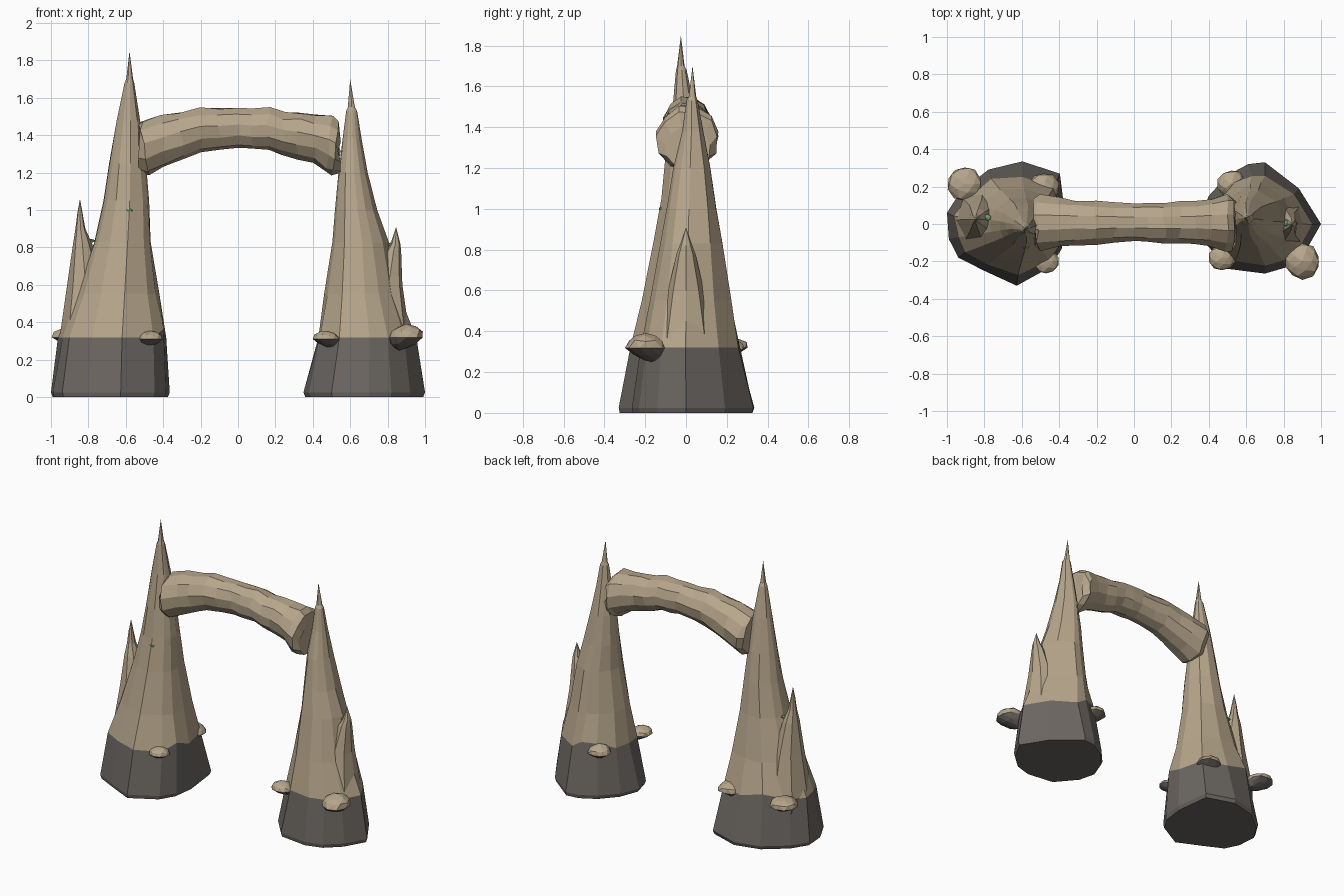
import bpy, bmesh, math, random
from mathutils import Vector, noise

random.seed(4)


def material(name, rgb):
    m = bpy.data.materials.new(name)
    m.diffuse_color = (*rgb, 1)
    return m


SAND = material("sandstone", (0.47, 0.38, 0.26))
GREY = material("dark_rock", (0.15, 0.135, 0.122))
MOSS = material("moss", (0.16, 0.42, 0.13))


def finish(name, bm, split=0.325):
    """Flat shaded rock, grey below the split height, sand above."""
    bmesh.ops.recalc_face_normals(bm, faces=bm.faces)
    for f in bm.faces:
        f.material_index = 1 if f.calc_center_median().z < split else 0
    me = bpy.data.meshes.new(name)
    bm.to_mesh(me)
    bm.free()
    me.materials.append(SAND)
    me.materials.append(GREY)
    ob = bpy.data.objects.new(name, me)
    bpy.context.collection.objects.link(ob)
    return ob


def loft(name, rings, split=0.325, tip=None):
    """Skin a stack of vertex rings; close with caps or a sharp tip."""
    bm = bmesh.new()
    vs = [[bm.verts.new(p) for p in r] for r in rings]
    n = len(vs[0])
    for a, b in zip(vs, vs[1:]):
        for i in range(n):
            j = (i + 1) % n
            bm.faces.new((a[i], a[j], b[j], b[i]))
    bm.faces.new(vs[0][::-1])
    if tip:
        t = bm.verts.new(tip)
        for i in range(n):
            bm.faces.new((vs[-1][i], vs[-1][(i + 1) % n], t))
    else:
        bm.faces.new(vs[-1])
    return finish(name, bm, split)


def spire(name, outline, levels, tip):
    """Fit the base outline into each level's (z, xmin, xmax, ymin, ymax)."""
    xs, ys = zip(*outline)
    x0, x1, y0, y1 = min(xs), max(xs), min(ys), max(ys)
    rings = []
    for z, a, b, c, d in levels:
        ring = []
        for i, (x, y) in enumerate(outline):
            u, v = (x - x0) / (x1 - x0), (y - y0) / (y1 - y0)
            # upper rings get rounder than the foot
            k = min(z / 1.2, 1)
            ang = math.atan2(v - 0.5, u - 0.5)
            u += (0.5 + 0.5 * math.cos(ang) - u) * k
            v += (0.5 + 0.5 * math.sin(ang) - v) * k
            j = noise.noise((x * 7, y * 7, z * 4)) * 0.09 if z > 0.1 else 0
            u, v = 0.5 + (u - 0.5) * (1 + j), 0.5 + (v - 0.5) * (1 + j)
            dz = random.choice((0, 0, 0.045)) if z == 0.32 else 0
            ring.append((a + (b - a) * u, c + (d - c) * v, z + dz))
        rings.append(ring)
    return loft(name, rings, tip=tip)


# Main spires
left_foot = [(-0.37, 0.02), (-0.40, 0.27), (-0.60, 0.335), (-0.78, 0.29), (-0.93, 0.17),
             (-1.0, 0.06), (-0.99, -0.08), (-0.94, -0.18), (-0.80, -0.25), (-0.63, -0.33),
             (-0.45, -0.23), (-0.39, -0.13)]
spire("left_spire", left_foot, [
    (0, -0.99, -0.375, -0.325, 0.325), (0.025, -1.0, -0.365, -0.33, 0.335),
    (0.32, -0.955, -0.385, -0.27, 0.26), (0.55, -0.865, -0.425, -0.215, 0.20),
    (0.83, -0.775, -0.46, -0.16, 0.15), (1.05, -0.72, -0.478, -0.125, 0.115),
    (1.25, -0.69, -0.495, -0.10, 0.085), (1.48, -0.648, -0.525, -0.068, 0.045),
    (1.68, -0.608, -0.555, -0.05, 0.005), (1.70, -0.598, -0.561, -0.044, -0.006)],
    (-0.58, -0.025, 1.85))
right_foot = [(1.0, 0.0), (0.88, 0.19), (0.70, 0.33), (0.61, 0.32), (0.50, 0.26), (0.40, 0.15),
              (0.35, 0.02), (0.38, -0.10), (0.50, -0.24), (0.70, -0.265), (0.82, -0.23),
              (0.92, -0.14)]
spire("right_spire", right_foot, [
    (0, 0.36, 0.99, -0.26, 0.325), (0.025, 0.35, 1.0, -0.265, 0.33),
    (0.32, 0.42, 0.945, -0.22, 0.27), (0.55, 0.46, 0.865, -0.175, 0.22),
    (0.83, 0.50, 0.805, -0.125, 0.18), (1.0, 0.517, 0.745, -0.095, 0.15),
    (1.2, 0.535, 0.695, -0.06, 0.12), (1.38, 0.56, 0.66, -0.02, 0.085),
    (1.53, 0.58, 0.637, 0.003, 0.057), (1.55, 0.588, 0.625, 0.014, 0.05)],
    (0.60, 0.032, 1.70))


# Secondary spikes growing up the outer flanks
def spike(name, levels, tip):
    rings = []
    for z, x, y, r in levels:
        rings.append([(x + r * math.cos(t * math.tau / 8) * random.uniform(0.92, 1.05),
                       y + 1.1 * r * math.sin(t * math.tau / 8), z) for t in range(8)])
    loft(name, rings, tip=tip)


spike("left_spike", [(0.1, -0.80, 0.02, 0.16), (0.325, -0.81, 0.02, 0.145),
                     (0.6, -0.815, 0.025, 0.095), (0.82, -0.832, 0.025, 0.053),
                     (0.90, -0.842, 0.025, 0.028), (0.98, -0.845, 0.025, 0.015)],
      (-0.845, 0.025, 1.06))
spike("right_spike", [(0.1, 0.80, 0.0, 0.14), (0.325, 0.80, 0.0, 0.125),
                      (0.6, 0.805, 0.0, 0.08), (0.78, 0.832, 0.0, 0.042),
                      (0.82, 0.842, 0.0, 0.028)], (0.845, 0.0, 0.91))

# Arched bridge: (x, bottom z, top z, half depth) profile along the span
profile = [(-0.53, 1.20, 1.47, 0.13), (-0.50, 1.19, 1.48, 0.148), (-0.40, 1.235, 1.51, 0.13),
           (-0.30, 1.275, 1.525, 0.12), (-0.20, 1.31, 1.55, 0.118), (-0.10, 1.32, 1.545, 0.105),
           (0.0, 1.335, 1.55, 0.102), (0.08, 1.33, 1.545, 0.108), (0.16, 1.325, 1.55, 0.108),
           (0.24, 1.30, 1.525, 0.115), (0.32, 1.275, 1.525, 0.114), (0.41, 1.255, 1.51, 0.13),
           (0.49, 1.205, 1.505, 0.152), (0.515, 1.19, 1.48, 0.15), (0.54, 1.20, 1.40, 0.11)]
rings = []
for k, (x, lo, hi, h) in enumerate(profile):
    ring = []
    for t in range(11):
        a = t * math.tau / 11 + 0.14
        j = random.uniform(0.95, 1.05)
        # rings lean with the slope of the arch
        lean = 0.25 * x * math.sin(a) * (hi - lo) / 2 if 0 < k < 14 else 0
        ring.append((x + lean + random.uniform(-0.012, 0.012), 0.008 + h * math.cos(a) * j,
                     (lo + hi) / 2 + (hi - lo) / 2 * math.sin(a) * j))
    rings.append(ring)
loft("arch_bridge", rings)

# Rock knobs around the feet: centre, radius, half height
knobs = [(-0.905, 0.215, 0.32, 0.093, 0.052), (-0.485, 0.19, 0.31, 0.085, 0.055),
         (-0.47, -0.20, 0.31, 0.068, 0.045), (0.90, -0.20, 0.318, 0.096, 0.07),
         (0.52, 0.215, 0.31, 0.075, 0.055), (0.47, -0.18, 0.31, 0.072, 0.045)]
for i, (x, y, z, r, h) in enumerate(knobs):
    bm = bmesh.new()
    bmesh.ops.create_icosphere(bm, subdivisions=2, radius=1)
    inward = Vector(((-0.65 if x < 0 else 0.65) - x, -y, 0)).normalized()
    for v in bm.verts:
        p = v.co * random.uniform(0.93, 1.06)
        # undersides shrink back toward the spire
        s = 1 + 0.4 * min(p.z, 0)
        q = Vector((p.x * r * s, p.y * r * s, p.z * h))
        v.co = Vector((x, y, z)) + q + inward * max(0, -p.z) * r * 0.5
    finish(f"rock_knob_{i + 1}", bm, 0.315)

# Tiny moss tufts in the crevices
for i, (x, y, z) in enumerate([(-0.785, 0.035, 0.835), (0.815, 0.005, 0.815), (-0.58, -0.118, 1.0)]):
    bpy.ops.mesh.primitive_ico_sphere_add(subdivisions=1, radius=0.018, location=(x, y, z))
    ob = bpy.context.object
    ob.name = f"moss_tuft_{i + 1}"
    ob.scale = (1.3, 1, 0.6)
    ob.data.materials.append(MOSS)
